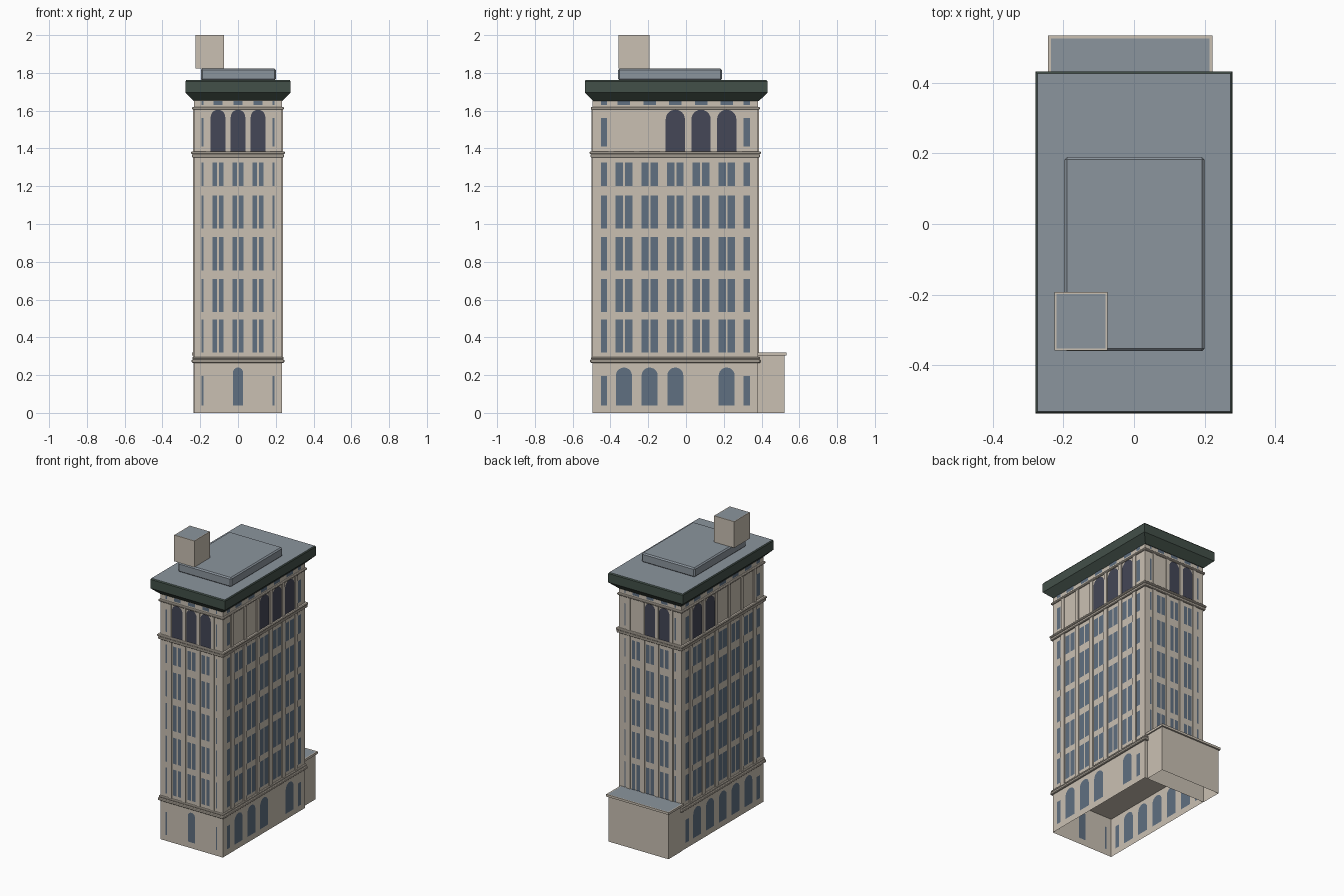
import bpy, bmesh, math
from mathutils import Vector

if bpy.data.objects.get("Cube"):
    bpy.data.objects.remove(bpy.data.objects["Cube"])


def material(name, rgb):
    m = bpy.data.materials.new(name)
    m.use_nodes = True
    m.diffuse_color = (*rgb, 1)
    m.node_tree.nodes["Principled BSDF"].inputs["Base Color"].default_value = (*rgb, 1)
    return m


STONE = material("limestone", (0.59, 0.53, 0.45))
GLASS = material("blue_glass", (0.115, 0.16, 0.22))
SHADE = material("dark_arch", (0.058, 0.063, 0.095))
GREEN = material("green_cornice", (0.055, 0.08, 0.066))
ROOF = material("roof_grey", (0.26, 0.30, 0.34))

HX, HY, CY = 0.2325, 0.4375, -0.0565    # tower half sizes and centre


def finish(name, bm, *mats):
    me = bpy.data.meshes.new(name)
    bm.to_mesh(me)
    bm.free()
    for m in mats:
        me.materials.append(m)
    ob = bpy.data.objects.new(name, me)
    bpy.context.scene.collection.objects.link(ob)
    return ob


def add_box(bm, lo, hi):
    vs = bmesh.ops.create_cube(bm, size=1)["verts"]
    for v in vs:
        v.co = Vector(lo[i] if v.co[i] < 0 else hi[i] for i in range(3))
    return vs


def box(name, lo, hi, mats, bevel=0, open_ends="", rim=0):
    """Box with optional bevel, missing ends, or an inset roof inside a rim."""
    bm = bmesh.new()
    add_box(bm, lo, hi)
    bm.normal_update()
    ends = {"b": -1, "t": 1}
    gone = [f for f in bm.faces if any(f.normal.z * ends[e] > 0.9 for e in open_ends)]
    bmesh.ops.delete(bm, geom=gone, context="FACES")
    if rim:
        top = [f for f in bm.faces if f.normal.z > 0.9]
        bmesh.ops.inset_region(bm, faces=top, thickness=rim)
        top[0].material_index = 1
    ob = finish(name, bm, *mats)
    if bevel:
        b = ob.modifiers.new("bevel", "BEVEL")
        b.width, b.segments = bevel, 1
    return ob


def ring(name, z0, z1, out, bevel):
    return box(name, (-HX - out, CY - HY - out, z0), (HX + out, CY + HY + out, z1),
               [STONE], bevel)


# Facade frames: outward normal, direction along the wall, distance of the wall
FACES = {
    "front": (Vector((0, -1, 0)), Vector((1, 0, 0)), HY),
    "back": (Vector((0, 1, 0)), Vector((1, 0, 0)), HY),
    "left": (Vector((1, 0, 0)), Vector((0, 1, 0)), HX),
    "right": (Vector((-1, 0, 0)), Vector((0, 1, 0)), HX),
}


def point(face, u, z, d):
    n, t, dist = FACES[face]
    return n * (dist + d) + t * u + Vector((0, CY, z))


def pane(bm, face, u, w, z0, z1, arch=False, d=0.002):
    """Flat window plate, with a round head if arched."""
    r = w / 2
    outline = [(-r, z0), (r, z0)]
    if arch:
        outline += [(r * math.cos(math.pi * i / 12), z1 - r + r * math.sin(math.pi * i / 12))
                    for i in range(13)]
    else:
        outline += [(r, z1), (-r, z1)]
    f = bm.faces.new([bm.verts.new(point(face, u + a, z, d)) for a, z in outline])
    f.normal_update()
    if f.normal.dot(FACES[face][0]) * (1 if d > 0 else -1) < 0:
        f.normal_flip()


def strip(bm, face, u, w, z0, z1, d):
    a, b = point(face, u - w / 2, z0, -0.004), point(face, u + w / 2, z1, d)
    add_box(bm, [min(p) for p in zip(a, b)], [max(p) for p in zip(a, b)])


# Walls and mouldings
box("base", (-HX, CY - HY, 0), (HX, CY + HY, 0.28), [STONE], open_ends="bt")
box("shaft", (-HX, CY - HY, 0.27), (HX, CY + HY, 1.66), [STONE])
ring("lower_band", 0.265, 0.283, 0.013, 0.004)
ring("lower_band_top", 0.283, 0.297, 0.009, 0.004)
ring("upper_band", 1.352, 1.37, 0.012, 0.004)
ring("upper_band_top", 1.37, 1.385, 0.016, 0.004)
ring("frieze_band", 1.605, 1.62, 0.01, 0.004)

# Windows and pilasters, facade by facade
ROWS = [(0.32, 0.495), (0.535, 0.71), (0.755, 0.93), (0.975, 1.15), (1.2, 1.325)]
LAYOUT = {  # bays, pitch, pane width, corner offset and width, arch width
    "narrow": (3, 0.106, 0.025, 0.187, 0.01, 0.077),
    "wide": (5, 0.136, 0.039, 0.378, 0.033, 0.102),
}
BASE_ARCHES = {"front": [1], "back": [], "left": [0, 1, 2, 4], "right": [0, 1, 2, 3, 4]}
DARK_ARCHES = {"front": [0, 1, 2], "back": [0, 1], "left": [2, 3, 4], "right": [3, 4]}

glass, dark, stone = bmesh.new(), bmesh.new(), bmesh.new()
for face in FACES:
    kind = "narrow" if face in ("front", "back") else "wide"
    count, pitch, pw, corner, cw, aw = LAYOUT[kind]
    bays = [(i - (count - 1) / 2) * pitch for i in range(count)]
    for i, u in enumerate(bays):
        for z0, z1 in ROWS:
            for s in (-1, 1):
                pane(glass, face, u + s * (pw / 2 + 0.005), pw, z0, z1)
        pane(glass, face, u, aw * 0.65, 1.63, 1.652)
        if i in BASE_ARCHES[face]:
            for d in (0.002, -0.002):
                pane(glass, face, u, 0.085 if kind == "wide" else 0.054, 0.04, 0.24, True, d)
        if i in DARK_ARCHES[face]:
            pane(dark, face, u, aw, 1.385, 1.605, True)
    for s in (-1, 1):
        for z0, z1 in ROWS + [(1.41, 1.56), (1.63, 1.652)]:
            pane(glass, face, s * corner, cw, z0, z1)
        if face != "back":
            for d in (0.002, -0.002):
                pane(glass, face, s * corner, cw, 0.04, 0.195, False, d)
    for i in range(count + 1):
        u = (i - count / 2) * pitch
        strip(stone, face, u, pitch * 0.24, 0.29, 1.36, 0.006)
        strip(stone, face, u, pitch * 0.2, 1.38, 1.61, 0.006)
finish("windows", glass, GLASS)
finish("loggia_arches", dark, SHADE)
finish("pilasters", stone, STONE)

# Cornice: flared underside, thick edge, roof on top
bm = bmesh.new()
loops = []
for out, z in ((0, 1.65), (0.046, 1.695), (0.046, 1.755), (0.041, 1.762)):
    loops.append([bm.verts.new((sx * (HX + out), CY + 0.004 + sy * (HY + out), z))
                  for sx, sy in ((-1, -1), (1, -1), (1, 1), (-1, 1))])
for a, b in zip(loops, loops[1:]):
    for i in range(4):
        j = (i + 1) % 4
        bm.faces.new((a[i], a[j], b[j], b[i]))
bm.faces.new(loops[0][::-1])
bm.faces.new(loops[-1]).material_index = 1
finish("cornice", bm, GREEN, ROOF)

# Rooftop structures
box("penthouse", (-0.197, -0.36, 1.76), (0.2, 0.19, 1.823), [ROOF], 0.008)
box("roof_tank_house", (-0.225, -0.358, 1.823), (-0.075, -0.192, 2.0), [STONE, ROOF], rim=0.008)

# Low rear annex with a capped roof
box("annex", (-0.235, 0.381, 0), (0.213, 0.522, 0.31), [STONE], open_ends="bt")
box("annex_cap", (-0.244, 0.375, 0.305), (0.222, 0.533, 0.32), [STONE, ROOF], rim=0.012)
